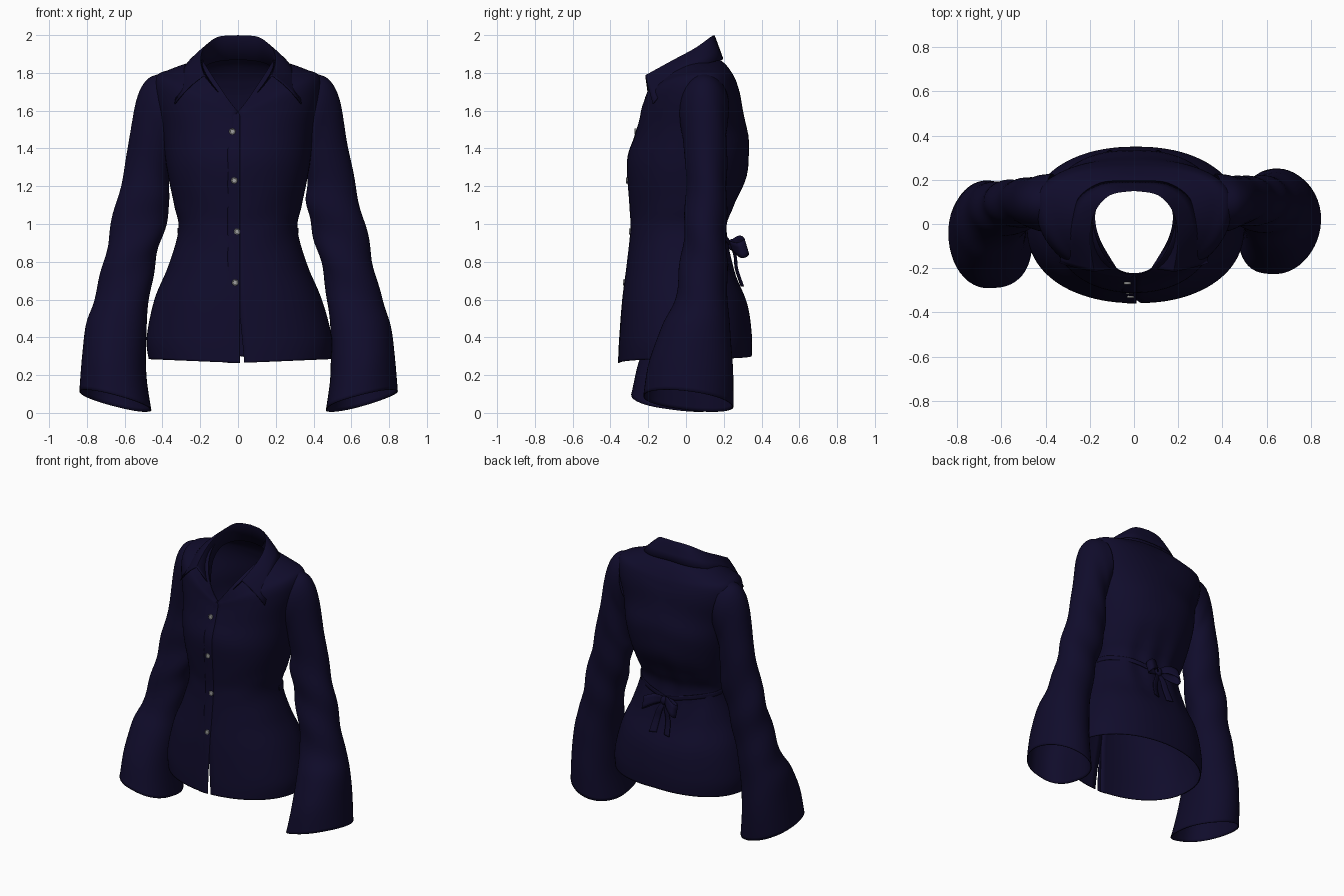
import bpy, bmesh, math
from mathutils import Vector

if "Cube" in bpy.data.objects:
    bpy.data.objects.remove(bpy.data.objects["Cube"])


def make_mat(name, col):
    m = bpy.data.materials.new(name)
    m.diffuse_color = (*col, 1)
    m.use_nodes = True
    m.node_tree.nodes["Principled BSDF"].inputs["Base Color"].default_value = m.diffuse_color
    return m


NAVY = make_mat("navy_cloth", (0.005, 0.0035, 0.024))
GREY = make_mat("button_grey", (0.35, 0.35, 0.35))


def spline(pts, n):
    """Catmull-Rom through tuples of any length, n steps per span."""
    out = []
    for i in range(len(pts) - 1):
        a, b, c, d = (pts[max(0, min(len(pts) - 1, i + k))] for k in (-1, 0, 1, 2))
        for j in range(n):
            t = j / n
            out.append(tuple(0.5 * (2 * q + (r - p) * t + (2 * p - 5 * q + 4 * r - s) * t * t
                                    + (3 * q - p - 3 * r + s) * t ** 3)
                             for p, q, r, s in zip(a, b, c, d)))
    out.append(tuple(pts[-1]))
    return out


def finish(ob, mat, angle=50):
    ob.data.materials.append(mat)
    bpy.ops.object.select_all(action='DESELECT')
    ob.select_set(True)
    bpy.context.view_layer.objects.active = ob
    bpy.ops.object.shade_smooth_by_angle(angle=math.radians(angle))


def cloth(name, rows, closed=False, thick=0.006, mirror=False):
    """Sheet of quads through rows of points, given a little thickness."""
    bm = bmesh.new()
    vs = [[bm.verts.new(p) for p in r] for r in rows]
    n = len(rows[0])
    for a, b in zip(vs, vs[1:]):
        for j in range(n if closed else n - 1):
            k = (j + 1) % n
            bm.faces.new((a[j], a[k], b[k], b[j]))
    bmesh.ops.recalc_face_normals(bm, faces=bm.faces)
    me = bpy.data.meshes.new(name)
    bm.to_mesh(me)
    bm.free()
    ob = bpy.data.objects.new(name, me)
    bpy.context.collection.objects.link(ob)
    if mirror:
        m = ob.modifiers.new("mirror", 'MIRROR')
        m.merge_threshold = 0.002
    s = ob.modifiers.new("thickness", 'SOLIDIFY')
    s.thickness = thick
    s.offset = 0
    finish(ob, NAVY)
    return ob


def spow(v, p):
    return math.copysign(abs(v) ** p, v)


def bump(z, centre, width):
    return math.exp(-((z - centre) / width) ** 2)


# Body: half width, side y, front y, back y, then front / side / back height
BODY = spline([
    (.48, -.01, -.355, .345, .265, .285, .30),
    (.487, -.01, -.35, .345, .38, .40, .42),
    (.44, 0, -.333, .32, .60, .60, .58),
    (.365, 0, -.31, .25, .78, .78, .75),
    (.312, 0, -.29, .205, .97, .97, .97),
    (.335, .02, -.295, .25, 1.10, 1.10, 1.10),
    (.375, .03, -.308, .335, 1.33, 1.30, 1.33),
    (.40, .06, -.27, .31, 1.46, 1.50, 1.53),
    (.438, .09, -.245, .29, 1.54, 1.68, 1.66),
    (.43, .10, -.237, .27, 1.575, 1.78, 1.73),
    (.36, .09, -.232, .25, 1.585, 1.815, 1.78),
    (.27, .07, -.228, .21, 1.59, 1.848, 1.84),
    (.19, .05, -.225, .16, 1.595, 1.87, 1.88)], 6)

body_rows = []
for i, (w, yc, yf, yb, zf, zs, zb) in enumerate(BODY):
    f = i / (len(BODY) - 1)
    gap = 0.07 * max(0, (0.62 - zf) / 0.36)      # front edges part below last button
    row = []
    for j in range(97):
        t = -math.pi / 2 + gap * .5 + (2 * math.pi - gap) * j / 96
        c, s = math.cos(t), math.sin(t)
        p = .9 + (.25 * max(0, f - .7) / .3 if s < 0 else 0)
        x = w * spow(c, .9)
        y = yc + (yf - yc if s < 0 else yb - yc) * abs(s) ** p
        z = zs + ((zf if s < 0 else zb) - zs) * (1 - abs(c))
        # gathers at the back waist, soft drag lines across chest and back
        if s > 0:
            y += s * (.008 * math.sin(38 * x) * bump(z, .93, .2)
                      + .008 * math.sin(22 * z + 5 * abs(x)) * bump(z, 1.35, .25))
        else:
            y += .005 * s * math.sin(30 * z - 12 * abs(x)) * bump(z, 1.02, .2) * abs(c)
        row.append((x + .01 * gap / .07, y, z))
    body_rows.append(row)
cloth("blouse_body", body_rows)


def front_y(z):
    return min(BODY, key=lambda r: abs(r[4] - z))[2]


# Button placket down the front
cloth("front_placket", [[(x, r[2] - .004 + abs(x + .01) * .12, r[4])
                         for x in (-.055, -.04, -.02, 0, .01)] for r in BODY if r[4] < 1.6],
      thick=.004)

# Buttons with a raised rim
for x, z in ((-.03, 1.49), (-.02, 1.23), (-.005, .96), (-.015, .69)):
    y = front_y(z) - .006
    bpy.ops.mesh.primitive_cylinder_add(vertices=20, radius=.016, depth=.008,
                                        location=(x, y, z), rotation=(math.pi / 2, 0, 0))
    b = bpy.context.object
    b.name = "button"
    finish(b, GREY, 30)
    bpy.ops.mesh.primitive_torus_add(major_radius=.014, minor_radius=.003, major_segments=20,
                                     minor_segments=6, location=(x, y - .004, z),
                                     rotation=(math.pi / 2, 0, 0))
    b = bpy.context.object
    b.name = "button_rim"
    finish(b, GREY)

# Bell sleeves: inner x, z, outer x, z, front y, back y
SLEEVE = spline([
    (.34, 1.45, .40, 1.795, -.03, .225),
    (.355, 1.37, .48, 1.762, -.03, .22),
    (.365, 1.30, .537, 1.65, -.015, .21),
    (.37, 1.20, .58, 1.40, 0, .215),
    (.365, 1.10, .62, 1.20, 0, .21),
    (.40, .95, .672, .98, -.01, .21),
    (.44, .80, .71, .80, -.03, .21),
    (.475, .60, .76, .60, -.06, .215),
    (.49, .43, .803, .47, -.13, .225),
    (.49, .20, .825, .30, -.20, .24),
    (.465, .015, .84, .115, -.23, .24)], 6)

for side, name in ((1, "left_sleeve"), (-1, "right_sleeve")):
    rows = []
    for i, (xi, zi, xo, zo, yf, yb) in enumerate(SLEEVE):
        f = i / (len(SLEEVE) - 1)
        row = []
        for j in range(48):
            t = 2 * math.pi * j / 48
            zc = (zi + zo) / 2
            k = 1 + .05 * math.sin(21 * zc + 2 * t + side) * bump(zc, .95, .35) \
                  + .02 * math.sin(3 * t + side) * f * f
            c, s = math.cos(t), math.sin(t)
            p = 1 - (.3 if c < 0 and s < 0 else 0) * f ** 2   # squarer inner front corner
            c, s = k * spow(c, p), k * spow(s, p)
            y = (yf + yb) / 2 + s * (yb - yf) / 2
            row.append((side * ((xi + xo) / 2 + c * (xo - xi) / 2),
                        y + (.01 if side > 0 else -.055) * f ** 2,
                        max(.004, zc + c / k * (zo - zi) / 2 - .13 * y * f ** 4)))
        rows.append(row)
    cloth(name, rows, closed=True)

# Pointed collar: stand, fold line and falling edge, from centre back to front
stand = spline([(0, .16, 1.87), (.11, .14, 1.86), (.175, .06, 1.83), (.16, -.06, 1.77), (.08, -.20, 1.67)], 6)
fold = spline([(0, .15, 1.997), (.11, .13, 1.987), (.18, .05, 1.93), (.20, -.07, 1.865), (.18, -.215, 1.785)], 6)
fall = spline([(0, .195, 1.875), (.15, .185, 1.868), (.255, .11, 1.85), (.30, -.03, 1.80), (.335, -.175, 1.635)], 6)
collar = [stand, fold]
for k in (.08, .35, .65, 1):
    collar.append([tuple(Vector(a).lerp(Vector(b), k)
                         + Vector((.006, -.002, .008)) * math.sin(k * math.pi) * min(1, i / 6))
                   for i, (a, b) in enumerate(zip(fold, fall))])
cloth("collar", collar, thick=.005, mirror=True)


# Ties and bow at the back waist
def ribbon(name, pts, wdir, widths):
    d = Vector(wdir).normalized()
    path = spline([(*p, w) for p, w in zip(pts, widths)], 6)
    cloth(name, [[tuple(Vector(p[:3]) + d * p[3] * k) for k in (-.5, -.2, .2, .5)] for p in path],
          thick=.005)


for s, n in ((1, "left"), (-1, "right")):
    ribbon(n + "_waist_tie", [(s * .318, .01, .965), (s * .29, .10, .955), (s * .17, .193, .935), (0, .23, .90)],
           (0, 0, 1), (.03, .03, .03, .03))
    ribbon(n + "_bow_loop", [(0, .235, .895), (s * .05, .29, .905), (s * .11, .32, .88), (s * .125, .285, .86),
                             (s * .06, .245, .88), (0, .235, .895)],
           (0, -.3, 1), (.03, .07, .085, .085, .06, .03))
    ribbon(n + "_bow_tail", [(0, .24, .885), (s * .025, .26, .83), (s * .045, .268, .76), (s * .055, .298, .67)],
           (1, .3 * s, 0), (.025, .04, .045, .05))

bpy.ops.mesh.primitive_uv_sphere_add(segments=20, ring_count=12, radius=.028, location=(0, .245, .89))
knot = bpy.context.object
knot.name = "bow_knot"
knot.scale = (.9, .9, 1.1)
finish(knot, NAVY)
